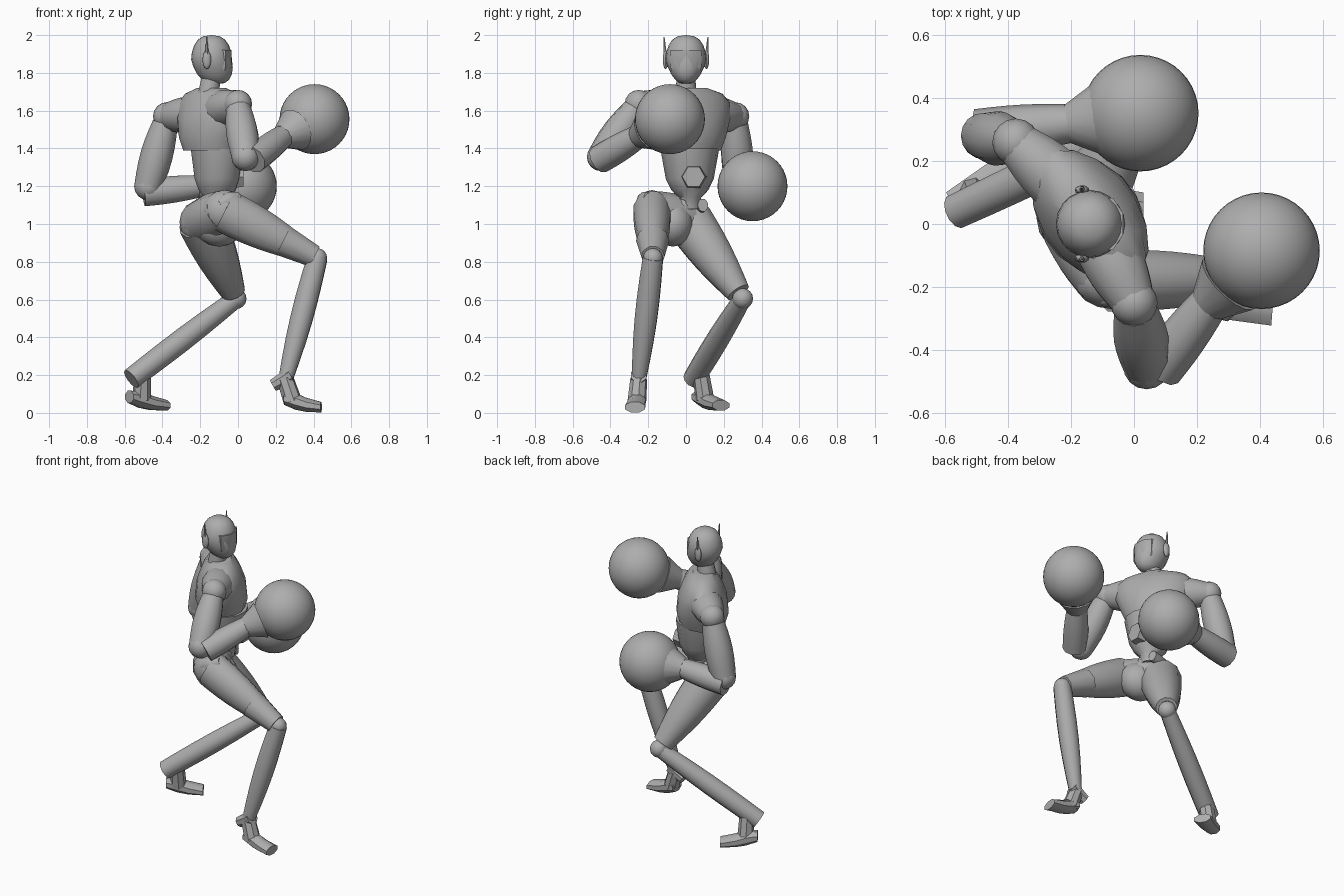
import bpy, bmesh, math
from mathutils import Vector

default_cube = bpy.data.objects.get("Cube")
if default_cube:
    bpy.data.objects.remove(default_cube, do_unlink=True)

GREY = (0.42, 0.42, 0.42, 1)
grey = bpy.data.materials.new("plain_grey")
grey.use_nodes = True
grey.diffuse_color = GREY
grey.node_tree.nodes["Principled BSDF"].inputs["Base Color"].default_value = GREY
parts = []
UP = Vector((0, 0, 1))
SIDEWAYS = Vector((0, 1, 0))


def finish(name, bm):
    """Turn a bmesh into a named grey object."""
    bmesh.ops.recalc_face_normals(bm, faces=bm.faces)
    mesh = bpy.data.meshes.new(name)
    bm.to_mesh(mesh)
    bm.free()
    mesh.materials.append(grey)
    part = bpy.data.objects.new(name, mesh)
    bpy.context.collection.objects.link(part)
    parts.append(part)


def loft(name, rings, axis, side, sides=12):
    """Capped tube of ellipses; a ring is (centre, half width along side, half depth)."""
    bm = bmesh.new()
    across = (side - axis * side.dot(axis)).normalized()
    along = axis.cross(across)
    angles = [(step + 0.5) * math.tau / sides for step in range(sides)]
    loops = [[bm.verts.new(centre + across * width * math.cos(angle) + along * depth * math.sin(angle))
              for angle in angles] for centre, width, depth in rings]
    for lower, upper in zip(loops, loops[1:]):
        for step in range(sides):
            after = (step + 1) % sides
            bm.faces.new((lower[step], lower[after], upper[after], upper[step]))
    bm.faces.new(loops[0])
    bm.faces.new(loops[-1])
    finish(name, bm)


def limb(name, start, end, first, last, swell=0.0, side=UP, flat=1.0, sides=12):
    """Straight tapered tube whose middle swells along a sine."""
    rings = []
    steps = 6 if swell else 1
    for step in range(steps + 1):
        t = step / steps
        radius = first + (last - first) * t + swell * math.sin(math.pi * t)
        rings.append((start.lerp(end, t), radius, radius * flat))
    loft(name, rings, (end - start).normalized(), side, sides)


def ball(name, centre, size, segments=16, chin=0.0):
    """Ellipsoid; chin squares it off, pushes the lower half forward and narrows it."""
    bm = bmesh.new()
    bmesh.ops.create_uvsphere(bm, u_segments=segments, v_segments=segments // 2, radius=1)
    for vert in bm.verts:
        drop = max(0, -vert.co.z)
        spread = max(.1, math.hypot(vert.co.x, vert.co.y)) ** -chin
        vert.co.x = vert.co.x * spread + chin * drop
        vert.co.y *= spread * (1 - chin * drop)
    bmesh.ops.scale(bm, vec=size, verts=bm.verts)
    bmesh.ops.translate(bm, vec=centre, verts=bm.verts)
    finish(name, bm)


def round_ball(name, centre, radius, segments=16):
    ball(name, centre, (radius, radius, radius), segments)


def body(name, centre, side, rows, sides=12):
    """Upright loft; each row is (height, half width, half depth)."""
    loft(name, [(centre + UP * height, width, depth) for height, width, depth in rows], UP, side, sides)


# Head with visor, ears and antennas
face = Vector((-.14, 0, 1.87))
ball("head", face, (.108, .108, .13), 20, chin=.25)
body("visor", face + Vector((.05, 0, 0)), SIDEWAYS,
     [(-.06, .08, .05), (-.04, .09, .06), (.05, .09, .06)], 8)
limb("neck", Vector((-.16, 0, 1.66)), Vector((-.14, 0, 1.79)), .06, .05)
for label, sign in (("left", 1), ("right", -1)):
    ear = face + Vector((-.025, sign * .108, 0))
    ball(label + "_ear", ear, (.023, .015, .05), 12)
    limb(label + "_antenna", ear, ear + Vector((0, sign * .008, .12)), .012, .003, sides=6)

# Torso, turned towards its own left
body("chest", Vector((-.14, .025, 0)), Vector((.6, -.8, 0)),
     [(1.39, .17, .14), (1.46, .2, .16), (1.56, .24, .15), (1.64, .25, .12), (1.69, .2, .09),
      (1.72, .1, .06)], 16)
body("abdomen", Vector((-.11, .02, 0)), Vector((.4, -.9, 0)),
     [(1.08, .06, .06), (1.14, .06, .07), (1.18, .1, .1), (1.24, .13, .12), (1.4, .16, .14)])
buckle = Vector((-.03, .04, 1.25))
limb("belly_plate", buckle, buckle + Vector((.06, 0, 0)), .07, .06, sides=6)

# Joints of the lower body
right_hip, left_hip = Vector((-.07, -.18, 1.07)), Vector((-.19, .02, 1.01))
right_knee, left_knee = Vector((.42, -.175, .82)), Vector((-.01, .3, .605))
right_ankle, left_ankle = Vector((.25, -.25, .15)), Vector((-.565, .04, .18))

# Pelvis and hip guards
limb("pelvis", right_hip, left_hip, .11, .12, .01)
round_ball("left_buttock", left_hip, .12)
ball("right_buttock", right_hip, (.12, .09, .11))
ball("crotch", Vector((-.1, -.07, 1)), (.13, .11, .12))
limb("waist_joint", Vector((-.12, -.04, 1)), Vector((-.1, 0, 1.13)), .09, .05)
limb("right_hip_guard", Vector((-.1, -.24, 1.1)), Vector((.01, -.2, 1.14)), .03, .03, .02, flat=.8)
limb("left_hip_guard", Vector((-.27, .04, 1.08)), Vector((-.07, .09, 1.1)), .02, .035, .01, flat=.8)

# Thighs, with a cuff above the bent knee
limb("right_thigh", right_hip, right_hip.lerp(right_knee, .75), .12, .075, .012, flat=.85)
limb("right_thigh_cuff", right_hip.lerp(right_knee, .63), right_hip.lerp(right_knee, .97), .088, .062, sides=10)
limb("left_thigh", left_hip, left_hip.lerp(left_knee, .92), .13, .066, .012)
round_ball("right_knee", right_knee, .052)
round_ball("left_knee", left_knee, .055)

# Shins, heels and ankles
limb("right_shin", right_knee, right_ankle + UP * .02, .055, .038, .014)
limb("left_shin", left_knee, left_ankle, .048, .057, .008)
heel_tip = Vector((.185, -.245, .145))
limb("right_heel", right_ankle + Vector((.03, 0, .05)), heel_tip, .045, .035, sides=8)
limb("right_ankle", right_ankle + UP * .03, Vector((.29, -.26, .06)), .045, .05, sides=8)
limb("left_ankle", left_ankle + Vector((.06, .04, .02)), Vector((-.51, .1, .07)), .045, .05, sides=8)


def foot(name, heel, toe):
    """Wedge foot: thick lifted heel and low blunt toe."""
    rings = []
    for t in (0, .3, .6, 1):
        thickness = .055 - .025 * t - .02 * (t == 0)
        lift = .04 * (1 - t) ** 3
        rings.append((heel.lerp(toe, t) + UP * (thickness + lift), .045 + .012 * t, thickness))
    loft(name, rings, (toe - heel).normalized(), UP.cross(toe - heel), 8)


foot("right_foot", Vector((.245, -.255, 0)), Vector((.44, -.27, 0)))
foot("left_foot", Vector((-.575, .065, .01)), Vector((-.385, .185, .01)))


def arm(label, root, shoulder, elbow, cup, glove):
    """Shoulder, upper arm, elbow, forearm and flared round glove."""
    limb(label + "_shoulder_cap", root, shoulder, .1, .07, .012)
    round_ball(label + "_shoulder", shoulder, .075)
    limb(label + "_upper_arm", shoulder.lerp(elbow, .1), elbow, .068, .075, .015, sides=10)
    round_ball(label + "_elbow", elbow, .075)
    limb(label + "_forearm", cup, elbow.lerp(glove, .55), .075, .062, .006, sides=10)
    limb(label + "_glove_cuff", elbow.lerp(glove, .53), elbow.lerp(glove, .72), .062, .115, sides=16)
    round_ball(label + "_glove", glove, .185, 40)


arm("right", Vector((-.1, -.05, 1.6)), Vector((0, -.25, 1.635)),
    Vector((.04, -.45, 1.355)), Vector((.08, -.46, 1.34)), Vector((.405, -.085, 1.555)))
arm("left", Vector((-.2, .1, 1.58)), Vector((-.375, .26, 1.57)),
    Vector((-.475, .28, 1.2)), Vector((-.5, .29, 1.165)), Vector((.02, .352, 1.2)))

# Smooth shading with sharp edges kept
bpy.ops.object.select_all(action='DESELECT')
for part in parts:
    part.select_set(True)
bpy.context.view_layer.objects.active = parts[0]
bpy.ops.object.shade_smooth_by_angle(angle=math.radians(40))
